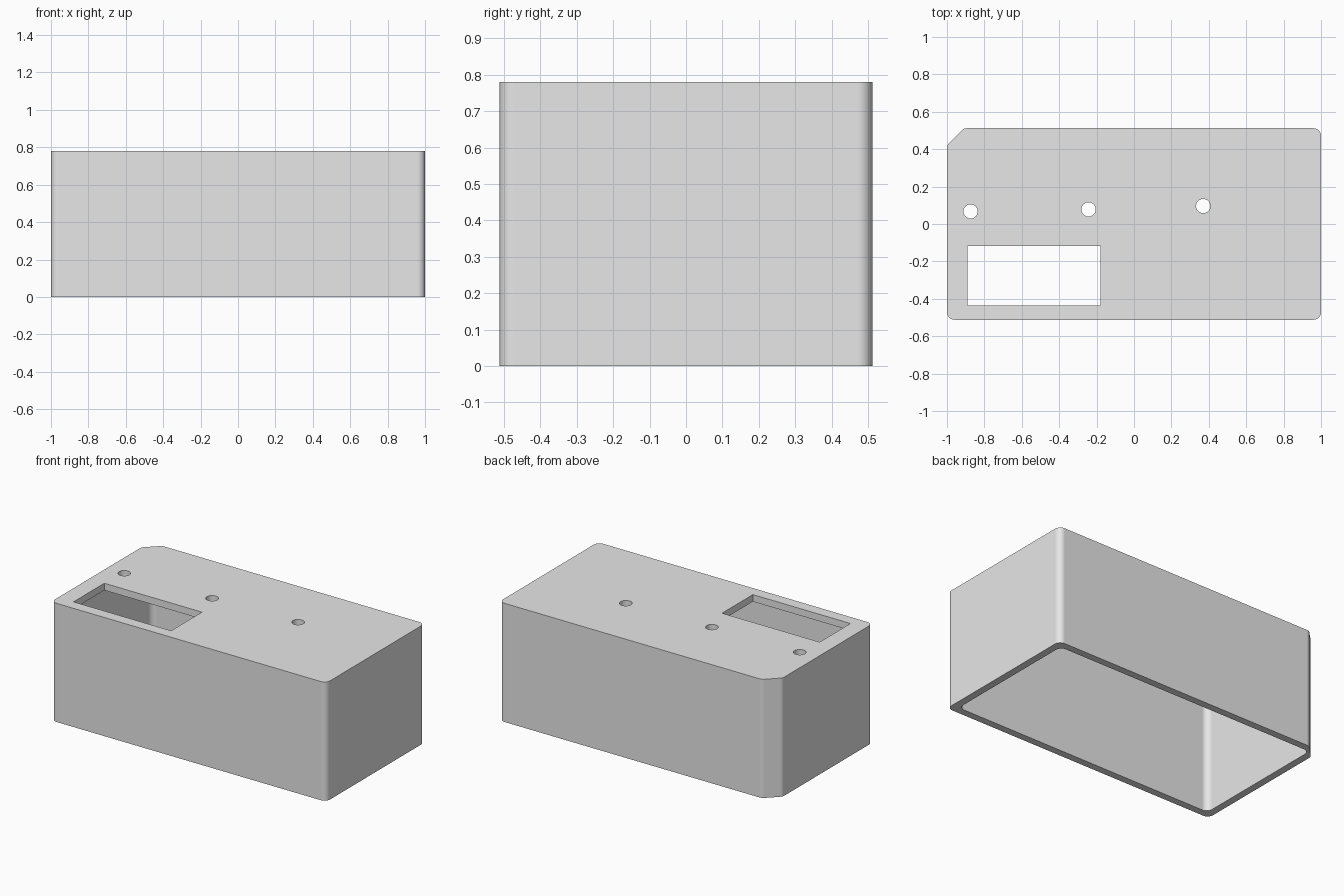
import bpy
import bmesh
import math
from mathutils import Vector

if "Cube" in bpy.data.objects:
    bpy.data.objects.remove(bpy.data.objects["Cube"], do_unlink=True)

HALF_X, HALF_Y, HEIGHT = 1.0, 0.512, 0.78
WALL, LID, RADIUS = 0.048, 0.046, 0.04
CHAMFER = 0.09


def rounded(points, radius, steps=10):
    """Fillet every corner of a counter-clockwise convex outline."""
    out = []
    for i, p in enumerate(points):
        p = Vector(p)
        a = (Vector(points[i - 1]) - p).normalized()
        b = (Vector(points[(i + 1) % len(points)]) - p).normalized()
        half = a.angle(b) / 2
        centre = p + (a + b).normalized() * radius / math.sin(half)
        start = p + a * radius / math.tan(half) - centre
        sweep = math.pi - 2 * half
        for k in range(steps + 1):
            t = sweep * k / steps
            c, s = math.cos(t), math.sin(t)
            out.append(centre + Vector((start.x * c - start.y * s,
                                        start.x * s + start.y * c)))
    return out


def rectangle(x0, x1, y0, y1):
    return [(x0, y0), (x1, y0), (x1, y1), (x0, y1)]


def circle(x, y, r, sides=32):
    angles = [math.tau * k / sides for k in range(sides)]
    return [(x + r * math.cos(a), y + r * math.sin(a)) for a in angles]


def prism(name, outline, z0, z1):
    """Extrude a flat outline upward into a closed solid."""
    bm = bmesh.new()
    face = bm.faces.new([bm.verts.new((p[0], p[1], z0)) for p in outline])
    top = bmesh.ops.extrude_face_region(bm, geom=[face])["geom"]
    verts = [v for v in top if isinstance(v, bmesh.types.BMVert)]
    bmesh.ops.translate(bm, verts=verts, vec=(0, 0, z1 - z0))
    bmesh.ops.recalc_face_normals(bm, faces=bm.faces)
    mesh = bpy.data.meshes.new(name)
    bm.to_mesh(mesh)
    bm.free()
    obj = bpy.data.objects.new(name, mesh)
    bpy.context.collection.objects.link(obj)
    return obj


def cut(body, cutter):
    cutter.hide_render = True
    mod = body.modifiers.new("cut", "BOOLEAN")
    mod.operation, mod.solver, mod.object = "DIFFERENCE", "EXACT", cutter
    bpy.ops.object.modifier_apply(modifier=mod.name)
    bpy.data.objects.remove(cutter, do_unlink=True)


# Outer shell with one chamfered back corner
outline = [(-HALF_X, -HALF_Y), (HALF_X, -HALF_Y), (HALF_X, HALF_Y),
           (-HALF_X + CHAMFER, HALF_Y), (-HALF_X, HALF_Y - CHAMFER)]
box = prism("enclosure", rounded(outline, RADIUS), 0, HEIGHT)
bpy.ops.object.select_all(action="DESELECT")
box.select_set(True)
bpy.context.view_layer.objects.active = box

# Hollow interior, open underneath
ix, iy = HALF_X - WALL, HALF_Y - WALL
cut(box, prism("cavity", rounded(rectangle(-ix, ix, -iy, iy), RADIUS),
               -0.1, HEIGHT - LID))

# Display window and three round holes through the lid
cut(box, prism("window", rectangle(-0.89, -0.18, -0.437, -0.117),
               HEIGHT - 0.1, HEIGHT + 0.1))
for x, y in [(-0.874, 0.067), (-0.243, 0.078), (0.37, 0.096)]:
    cut(box, prism("hole", circle(x, y, 0.038), HEIGHT - 0.1, HEIGHT + 0.1))

# Single grey material
grey = bpy.data.materials.new("light grey plastic")
grey.use_nodes = True
colour = (0.8, 0.8, 0.8, 1)
grey.diffuse_color = colour
grey.node_tree.nodes["Principled BSDF"].inputs["Base Color"].default_value = colour
box.data.materials.clear()
box.data.materials.append(grey)
for face in box.data.polygons:
    face.material_index = 0

# Smooth fillets, crisp edges, flat walls
box.select_set(True)
bpy.ops.object.shade_smooth_by_angle(angle=math.radians(30))
box.modifiers.new("flat walls", "WEIGHTED_NORMAL").keep_sharp = True
